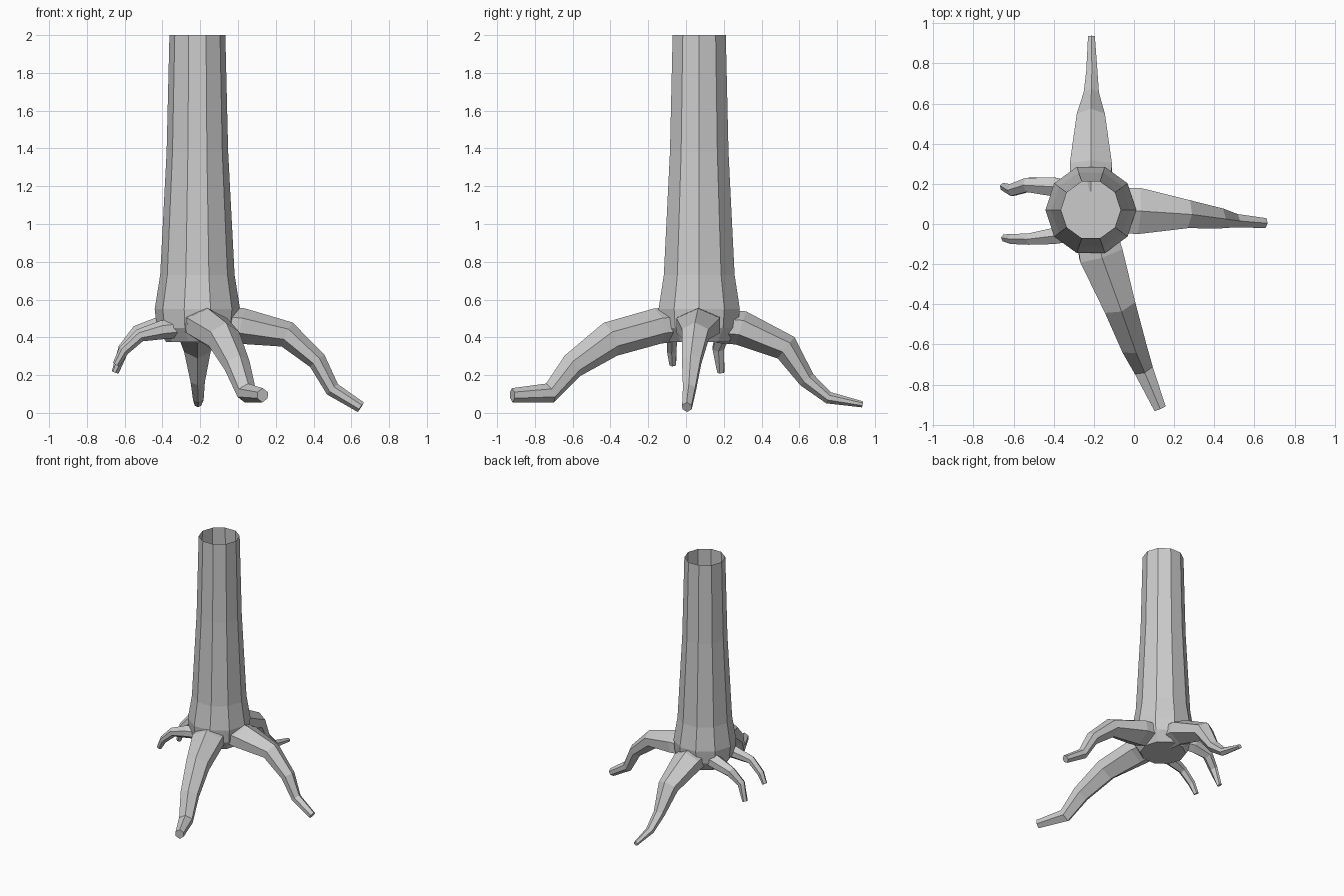
import bpy, bmesh, math
from mathutils import Vector

if "Cube" in bpy.data.objects:
    bpy.data.objects.remove(bpy.data.objects["Cube"])


def skin(name, rings):
    """Closed tube through rings of points."""
    bm = bmesh.new()
    loops = [[bm.verts.new(p) for p in ring] for ring in rings]
    n = len(loops[0])
    for a, b in zip(loops, loops[1:]):
        for i in range(n):
            j = (i + 1) % n
            bm.faces.new((a[i], a[j], b[j], b[i]))
    bm.faces.new(loops[0])
    bm.faces.new(loops[-1])
    bmesh.ops.recalc_face_normals(bm, faces=bm.faces)
    mesh = bpy.data.meshes.new(name)
    bm.to_mesh(mesh)
    bm.free()
    obj = bpy.data.objects.new(name, mesh)
    bpy.context.collection.objects.link(obj)
    return obj


def root(name, stations):
    """Six-sided root; stations are x, y, z, half width, half height."""
    pts = [Vector(s[:3]) for s in stations]
    rings = []
    for i, (x, y, z, w, h) in enumerate(stations):
        t = (pts[min(i + 1, len(pts) - 1)] - pts[max(i - 1, 0)]).normalized()
        side = t.cross(Vector((0, 0, 1))).normalized()
        up = side.cross(t)
        section = [(0, 1), (1, .45), (1, -.4), (0, -1), (-1, -.4), (-1, .45)]
        rings.append([pts[i] + side * w * u + up * h * v for u, v in section])
    return skin(name, rings)


# Trunk, flaring toward the roots: z, radius
SIDES = 10
profile = [(2, .148), (1.38, .163), (.73, .197), (.55, .226), (.45, .215), (.375, .165)]
trunk = skin("tree_trunk_with_roots", [
    [(-.215 + r * math.cos(2 * math.pi * i / SIDES),
      .07 + r * math.sin(2 * math.pi * i / SIDES), z) for i in range(SIDES)]
    for z, r in profile])

# Three large roots and two small ones
roots = [
    root("right_root", [(-.1, .07, .47, .11, .09), (.02, .065, .46, .115, .095),
                        (.26, .05, .415, .07, .07), (.42, .03, .275, .05, .05),
                        (.5, .018, .125, .033, .04), (.65, .005, .03, .025, .03)]),
    root("back_root", [(-.215, .17, .46, .1, .09), (-.215, .29, .45, .105, .092),
                       (-.215, .53, .345, .07, .072), (-.213, .64, .175, .038, .045),
                       (-.21, .755, .08, .028, .032), (-.212, .935, .045, .017, .016)]),
    root("front_root", [(-.19, -.04, .47, .1, .09), (-.165, -.15, .46, .11, .095),
                        (-.075, -.4, .39, .08, .095), (-.005, -.6, .25, .063, .07),
                        (.045, -.72, .105, .048, .055), (.13, -.92, .093, .03, .038)]),
    root("left_back_root", [(-.3, .165, .46, .04, .06), (-.4, .185, .455, .047, .06),
                            (-.53, .195, .42, .035, .045), (-.605, .17, .34, .03, .03),
                            (-.65, .185, .215, .018, .02)]),
    root("left_front_root", [(-.3, -.045, .45, .04, .05), (-.4, -.06, .44, .04, .05),
                             (-.52, -.075, .41, .028, .035), (-.605, -.075, .33, .025, .028),
                             (-.645, -.07, .255, .017, .02)]),
]

# Merge roots into the trunk
bpy.context.view_layer.objects.active = trunk
for r in roots:
    mod = trunk.modifiers.new("merge", 'BOOLEAN')
    mod.operation = 'UNION'
    mod.solver = 'EXACT'
    mod.object = r
    bpy.ops.object.modifier_apply(modifier=mod.name)
    bpy.data.objects.remove(r)

# Open the sawn top of the hollow trunk
bm = bmesh.new()
bm.from_mesh(trunk.data)
top = [f for f in bm.faces if all(v.co.z > 1.99 for v in f.verts)]
bmesh.ops.delete(bm, geom=top, context='FACES')
bm.to_mesh(trunk.data)
bm.free()
